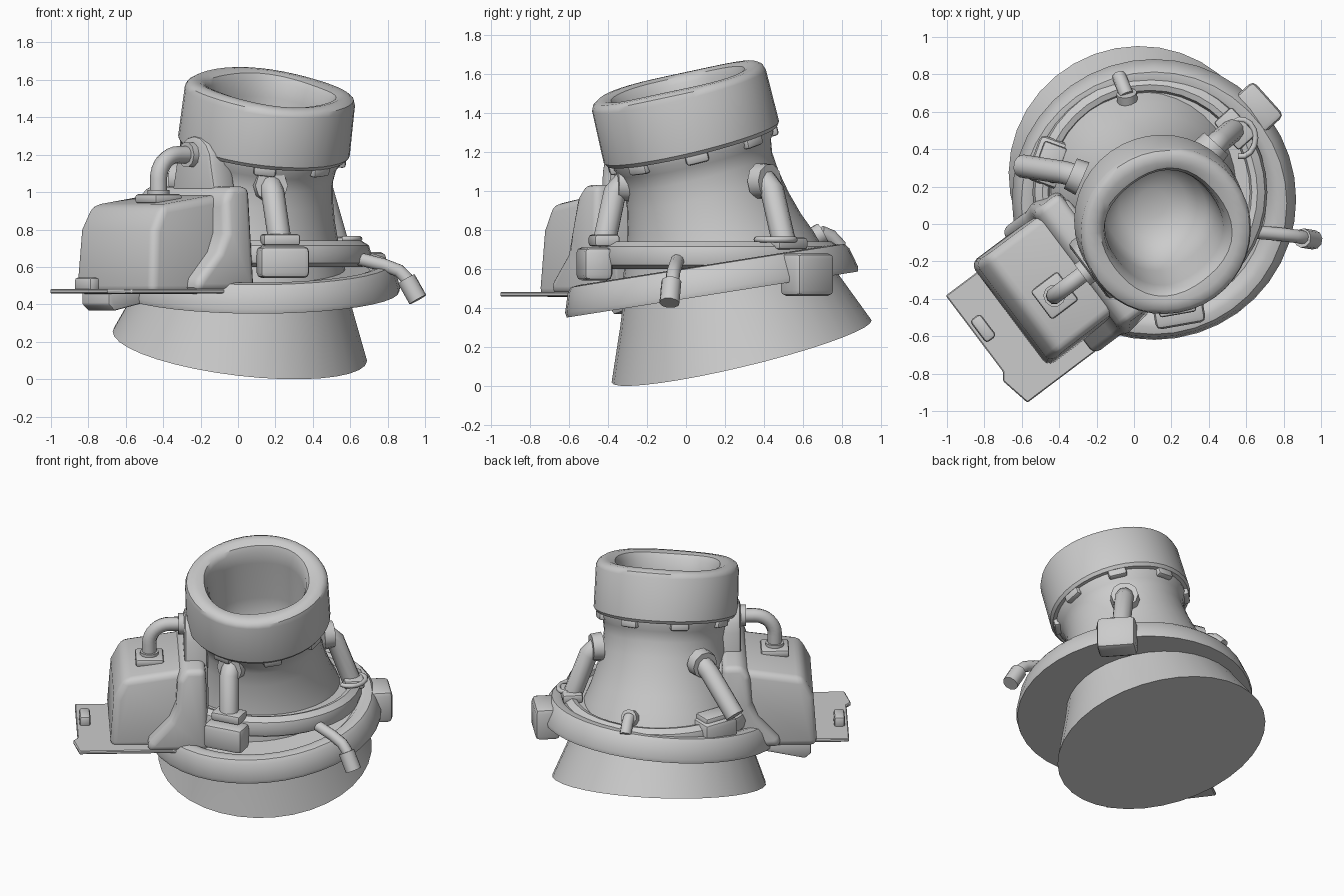
import bpy, bmesh, math
from mathutils import Vector, Matrix

if "Cube" in bpy.data.objects:
    bpy.data.objects.remove(bpy.data.objects["Cube"])

UP = Vector((0, 0, 1))
BASE = Vector((0.01, 0.285, 0.177))          # centre of the tilted base disc
AXIS = Vector((0.12, -0.24, 1)).normalized()  # shared axis of base, neck and cap


def frame(loc, axis):
    return Matrix.Translation(loc) @ UP.rotation_difference(Vector(axis)).to_matrix().to_4x4()


def finish(ob, bevel=0, segs=3, angle=35):
    bpy.ops.object.select_all(action='DESELECT')
    bpy.context.view_layer.objects.active = ob
    ob.select_set(True)
    if bevel:
        m = ob.modifiers.new("bevel", 'BEVEL')
        m.width, m.segments, m.limit_method = bevel, segs, 'ANGLE'
        bpy.ops.object.modifier_apply(modifier=m.name)
    bpy.ops.object.shade_smooth_by_angle(angle=math.radians(angle))
    return ob


def from_bmesh(name, bm, mat, bevel=0, segs=3):
    bmesh.ops.recalc_face_normals(bm, faces=bm.faces)
    bm.transform(mat)
    me = bpy.data.meshes.new(name)
    bm.to_mesh(me)
    bm.free()
    ob = bpy.data.objects.new(name, me)
    bpy.context.collection.objects.link(ob)
    return finish(ob, bevel, segs)


def lathe(name, profile, mat, n=40, closed=False, warp=None):
    bm = bmesh.new()
    rings = []
    for r, t in profile:
        ring = []
        for i in range(n):
            a = 2 * math.pi * i / n
            rr, tt = warp(r, t, a) if warp else (r, t)
            ring.append(bm.verts.new((rr * math.cos(a), rr * math.sin(a), tt)))
        rings.append(ring)
    pairs = list(zip(rings, rings[1:])) + ([(rings[-1], rings[0])] if closed else [])
    for p, q in pairs:
        for i in range(n):
            j = (i + 1) % n
            bm.faces.new((p[i], p[j], q[j], q[i]))
    bmesh.ops.remove_doubles(bm, verts=bm.verts, dist=1e-5)
    return from_bmesh(name, bm, mat)


def prism(name, pts, lo, hi, mat, bevel=0.02, segs=3, axis='y', warp=None):
    """Extrude a 2D outline: along y (outline in xz), x (in yz) or z (in xy)."""
    put = {'y': lambda p, d: (p[0], d, p[1]), 'x': lambda p, d: (d, p[0], p[1]),
           'z': lambda p, d: (p[0], p[1], d)}[axis]
    bm = bmesh.new()
    a = [bm.verts.new(put(p, lo)) for p in pts]
    b = [bm.verts.new(put(p, hi)) for p in pts]
    bm.faces.new(a)
    bm.faces.new(b[::-1])
    for i in range(len(pts)):
        j = (i + 1) % len(pts)
        bm.faces.new((a[i], b[i], b[j], a[j]))
    for v in bm.verts:
        if warp:
            v.co = warp(v.co)
    return from_bmesh(name, bm, mat, bevel, segs)


def box(name, size, mat, bevel=0.02):
    x, y, z = (s / 2 for s in size)
    return prism(name, [(-x, -y), (x, -y), (x, y), (-x, y)], -z, z, mat, bevel, 2, 'z')


def tube(name, pts, radius):
    """Pipe through points; radius is a number or one value per point."""
    radii = radius if isinstance(radius, (list, tuple)) else [radius] * len(pts)
    cu = bpy.data.curves.new(name, 'CURVE')
    cu.dimensions, cu.bevel_depth, cu.bevel_resolution, cu.use_fill_caps = '3D', 1, 3, True
    sp = cu.splines.new('POLY')
    sp.points.add(len(pts) - 1)
    for p, co, r in zip(sp.points, pts, radii):
        p.co, p.radius = (*co, 1), r
    ob = bpy.data.objects.new(name, cu)
    bpy.context.collection.objects.link(ob)
    bpy.ops.object.select_all(action='DESELECT')
    bpy.context.view_layer.objects.active = ob
    ob.select_set(True)
    bpy.ops.object.convert(target='MESH')
    return finish(bpy.context.view_layer.objects.active, angle=40)


body = frame(BASE, AXIS)

# Base cone, closed underneath
lathe("base_cone", [(0, 0), (0.685, 0), (0.575, 0.27), (0.51, 0.45), (0, 0.45)], body, 36)

# Tilted flange with a low lip
lathe("flange", [(0.35, 0), (0.755, 0), (0.76, 0.025), (0.73, 0.125), (0.71, 0.15), (0.67, 0.155),
                 (0.635, 0.145), (0.60, 0.11), (0.35, 0.11)],
      frame((0.107, 0.135, 0.468), Vector((0, -0.158, 1)).normalized()), 40, True)

# Level collar ring round the neck foot
lathe("collar_ring", [(0.44, 0.60), (0.58, 0.60), (0.615, 0.62), (0.628, 0.67), (0.615, 0.715),
                      (0.575, 0.74), (0.545, 0.73), (0.535, 0.70), (0.44, 0.70)],
      Matrix.Translation((0.085, 0.17, 0)), 40, True)

# Flared neck
lathe("neck", [(0.53, 0.42), (0.50, 0.52), (0.46, 0.62), (0.425, 0.74), (0.40, 0.86), (0.39, 0.96),
               (0.40, 1.03), (0.425, 1.07), (0.425, 1.12)], body)


# Cap with an uneven rim and a deep bore
def wavy(r, t, a):
    if t > 1.39:
        t += 0.006 * math.cos(3 * a + 0.6)
    if 0.25 < r < 0.36:
        r *= 1 + 0.025 * math.cos(4 * a + 0.4)
    return r, t


lathe("cap", [(0.40, 1.085), (0.448, 1.09), (0.462, 1.11), (0.458, 1.385), (0.448, 1.41), (0.425, 1.425),
              (0.385, 1.428), (0.345, 1.415), (0.325, 1.38), (0.312, 1.30), (0.30, 1.02), (0.27, 0.88),
              (0.18, 0.78), (0.08, 0.75), (0, 0.745)], body, 40, False, wavy)

# Small lugs under the cap
for i in range(8):
    box("cap_lug", (0.05, 0.12, 0.06),
        body @ Matrix.Rotation(math.radians(45 * i + 2), 4, 'Z') @ Matrix.Translation((0.42, 0, 1.075)), 0.015)

# Side housing, built in a frame whose x points outward
side = Matrix.Rotation(math.radians(217), 4, 'Z')


def taper(co):
    k = 1 - 0.14 * max(0, co.z - 0.5)
    return Vector((co.x, -0.02 + (co.y + 0.02) * k, co.z))


prism("housing_box", [(0.2, 0.455), (0.83, 0.455), (0.805, 0.80), (0.74, 0.93), (0.2, 1.01)],
      -0.36, 0.335, side, 0.045, 3, 'y', taper)
prism("housing_collar", [(0.2, 0.47), (0.60, 0.47), (0.58, 0.54), (0.45, 0.68), (0.41, 0.78), (0.40, 0.96),
                         (0.35, 1.03), (0.22, 1.03)], -0.40, 0.43, side, 0.04, 3, 'y',
      lambda c: Vector((c.x, c.y * (0.94 if c.z > 0.9 else 1), c.z)))
prism("housing_underside", [(0.4, 0.44), (0.75, 0.365), (0.79, 0.40), (0.79, 0.48), (0.4, 0.48)],
      -0.34, -0.1, side, 0.01, 2)
prism("mount_plate", [(0.35, -0.30), (1.035, -0.30), (1.035, 0.21), (1.065, 0.25), (1.03, 0.42), (0.35, 0.42)],
      0.458, 0.482, side, 0.006, 1, 'z')
box("plate_lug", (0.07, 0.15, 0.08), side @ Matrix.Translation((0.98, -0.04, 0.505)), 0.02)

# Rounded back plate leaning on the neck
arch = [(-0.17, 0.85)] + [(0.06 - 0.16 * math.cos(math.pi * i / 8), 1.145 + 0.16 * math.sin(math.pi * i / 8))
                          for i in range(9)] + [(0.29, 0.85)]
prism("back_plate", arch, 0.2, 0.35, side, 0.03, 2, 'x')

# Elbow pipe from the housing to the back plate
box("pipe_pad", (0.18, 0.19, 0.05), side @ Matrix.Translation((0.57, 0.05, 0.965)), 0.015)
bend = [(0.44 + 0.13 * math.cos(t), 0.05, 1.07 + 0.13 * math.sin(t))
        for t in (math.pi / 2 * i / 8 for i in range(9))]
tube("elbow_pipe", [side @ Vector(p) for p in [(0.57, 0.05, 0.97)] + bend + [(0.28, 0.05, 1.2)]], 0.046)
tube("elbow_collar", [side @ Vector((a, 0.05, 1.2)) for a in (0.30, 0.385)], 0.07)
tube("elbow_foot", [side @ Vector((0.57, 0.05, z)) for z in (0.96, 1.01)], 0.06)


# Struts: block on the flange, saddle, pipe and collar on the neck
def strut(side_name, block, size, angle, saddle, foot, head):
    rot = Matrix.Rotation(math.radians(angle), 4, 'Z')
    foot, head = Vector(foot), Vector(head)
    inner = BASE + AXIS * ((head.z - BASE.z) / AXIS.z)
    into = (inner - head).normalized()
    box(side_name + "_strut_block", size, Matrix.Translation(block) @ rot, 0.03)
    box(side_name + "_strut_saddle", (0.13, 0.2, 0.06), Matrix.Translation(saddle) @ rot, 0.015)
    along = (head - foot).normalized()
    tube(side_name + "_strut_pipe", [foot, head - along * 0.05, head + into * 0.03, head + into * 0.07], 0.062)
    tube(side_name + "_strut_collar", [head + into * 0.0, head + into * 0.07], [0.088, 0.095])


strut("front", (0.24, -0.47, 0.625), (0.15, 0.27, 0.17), -80, (0.225, -0.42, 0.745),
      (0.225, -0.42, 0.73), (0.18, -0.355, 1.035))
strut("right", (0.66, 0.62, 0.57), (0.16, 0.25, 0.22), 42, (0.54, 0.51, 0.73),
      (0.54, 0.51, 0.70), (0.44, 0.43, 1.05))
strut("left", (-0.45, 0.33, 0.66), (0.19, 0.25, 0.2), 160, (-0.45, 0.33, 0.76),
      (-0.60, 0.31, 0.80), (-0.34, 0.27, 1.07))

# Clip ring beside the right strut
tube("clip_ring", [(0.57 + 0.08 * math.cos(a), 0.46 + 0.1 * math.sin(a), 0.75)
                   for a in (math.radians(-100 + 25 * i) for i in range(11))], 0.015)

# Drain spout on the right
tube("drain_pipe", [(0.62, -0.04, 0.65), (0.78, -0.055, 0.61), (0.86, -0.065, 0.58), (0.90, -0.07, 0.54),
                    (0.93, -0.08, 0.49)], 0.036)
tube("drain_tip", [(0.90, -0.075, 0.535), (0.962, -0.085, 0.425)], 0.052)

# Small nozzle at the back
tube("back_nozzle", [(-0.03, 0.62, 0.74), (-0.04, 0.70, 0.785)], 0.055)
tube("back_nozzle_tip", [(-0.04, 0.69, 0.785), (-0.06, 0.74, 0.765), (-0.08, 0.79, 0.71)], 0.038)
